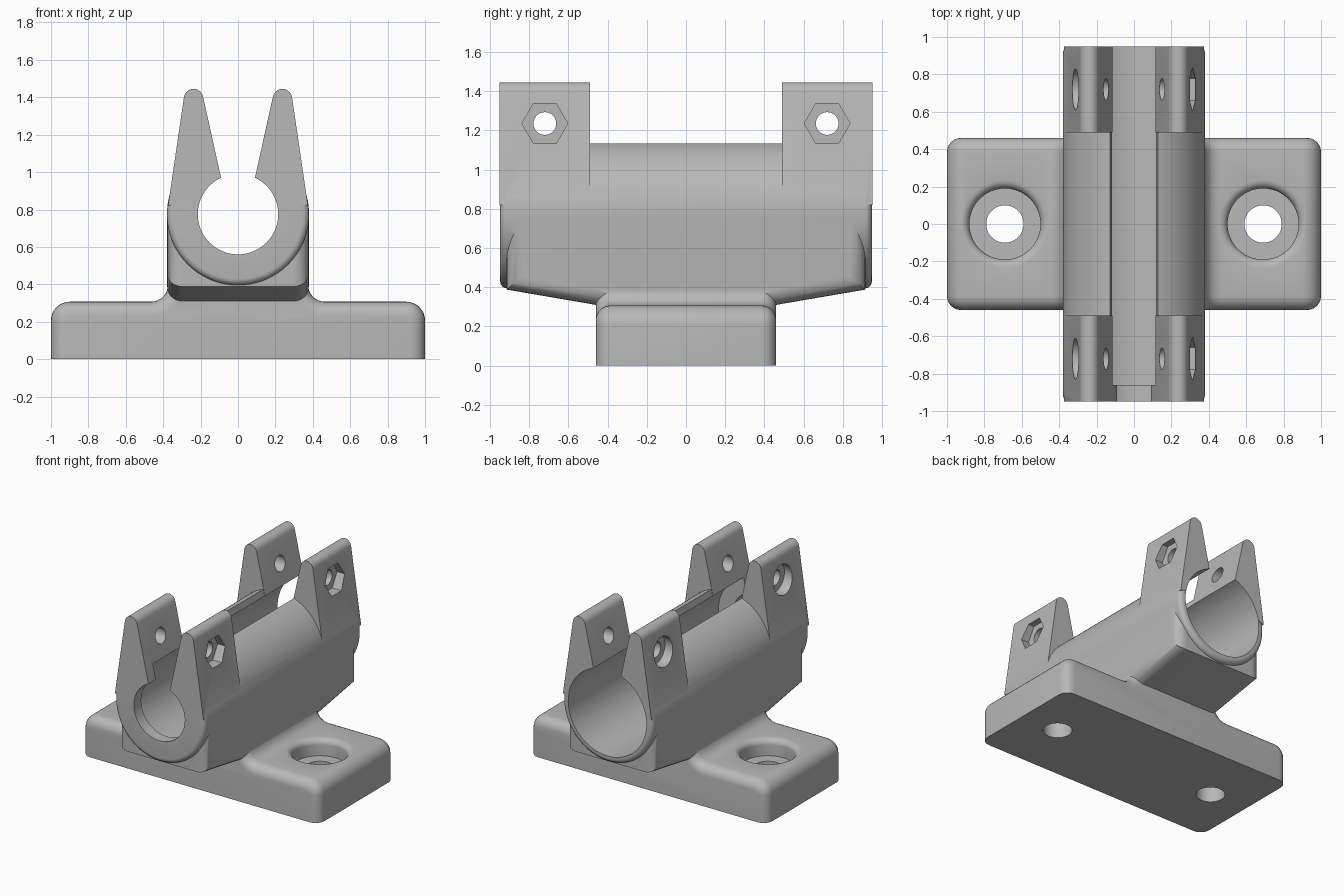
import bpy, bmesh
from math import sin, cos, radians, pi
from mathutils import Vector

cube = bpy.data.objects.get("Cube")
if cube:
    bpy.data.objects.remove(cube, do_unlink=True)

grey = bpy.data.materials.new("plain grey")
grey.use_nodes = True
grey.diffuse_color = (0.48, 0.48, 0.48, 1)
for node in grey.node_tree.nodes:
    if node.type == 'BSDF_PRINCIPLED':
        node.inputs["Base Color"].default_value = (0.48, 0.48, 0.48, 1)

BORE_Z = 0.775   # height of the bore axis
HOLE_Y, HOLE_Z = 0.72, 1.235


def arc(cx, cz, r, start, end, n):
    """Points on an arc, angles in degrees."""
    steps = [radians(start + (end - start) * i / n) for i in range(n + 1)]
    return [(cx + r * cos(a), cz + r * sin(a)) for a in steps]


def circle(cx, cz, r, n=64):
    return arc(cx, cz, r, 0, 360, n)[:-1]


def finish(bm, name):
    bmesh.ops.recalc_face_normals(bm, faces=bm.faces[:])
    mesh = bpy.data.meshes.new(name)
    bm.to_mesh(mesh)
    bm.free()
    mesh.materials.append(grey)
    obj = bpy.data.objects.new(name, mesh)
    bpy.context.collection.objects.link(obj)
    return obj


def prism(name, points, axis, lo, hi, round_by=0, skip_z=None):
    """Extrude a profile along x or y; round the end outlines except at skip_z."""
    bm = bmesh.new()

    def place(u, v, d):
        return bm.verts.new((d, u, v) if axis == 0 else (u, d, v))

    rings = [[place(u, v, d) for u, v in points] for d in (lo, hi)]
    n = len(points)
    for ring in rings:
        bm.faces.new(ring)
    for i in range(n):
        j = (i + 1) % n
        bm.faces.new((rings[0][i], rings[0][j], rings[1][j], rings[1][i]))
    bmesh.ops.recalc_face_normals(bm, faces=bm.faces[:])
    if round_by:
        edges = []
        for e in bm.edges:
            a, b = (v.co for v in e.verts)
            on_end = abs(a[axis] - b[axis]) < 1e-5
            skipped = skip_z is not None and max(abs(a.z - skip_z), abs(b.z - skip_z)) < 1e-4
            if on_end and not skipped:
                edges.append(e)
        bmesh.ops.bevel(bm, geom=edges, offset=round_by, offset_type='OFFSET',
                        segments=6, profile=0.5, affect='EDGES', clamp_overlap=False)
    return finish(bm, name)


def lathe(name, profile, x):
    """Spin a (radius, height) profile about a vertical axis."""
    bm = bmesh.new()
    verts = [bm.verts.new((x + r, 0, z)) for r, z in profile]
    edges = [bm.edges.new(pair) for pair in zip(verts, verts[1:])]
    bmesh.ops.spin(bm, geom=verts + edges, cent=(x, 0, 0), axis=(0, 0, 1),
                   angle=2 * pi, steps=48)
    bmesh.ops.remove_doubles(bm, verts=bm.verts[:], dist=1e-5)
    return finish(bm, name)


def combine(target, other, operation):
    mod = target.modifiers.new("combine", 'BOOLEAN')
    mod.operation = operation
    mod.solver = 'EXACT'
    mod.object = other
    bpy.context.view_layer.objects.active = target
    bpy.ops.object.modifier_apply(modifier=mod.name)
    bpy.data.objects.remove(other, do_unlink=True)


def mirrored(points):
    return [(-x, z) for x, z in reversed(points)]


# Foot plate with fillets sweeping up into the body
half = ([(1, 0)] + arc(0.9, 0.207, 0.1, 0, 90, 8)
        + arc(0.465, 0.397, 0.09, 270, 180, 8) + [(0.375, 0.6)])
body = prism("bracket", half + mirrored(half), 1, -0.46, 0.46, 0.075, skip_z=0)

# Saddle block with sloping underside
side = [(0.46, 0.31), (0.915, 0.388), (0.915, BORE_Z)]
saddle = prism("saddle", side + mirrored(side), 0, -0.379, 0.379, 0.08, skip_z=BORE_Z)

# Split sleeve: the gap is cut before the ears are joined on
sleeve = prism("sleeve", circle(0, BORE_Z, 0.38, 96), 1, -0.948, 0.948, 0.035)
gap = [(0.056, 0.8), (0.176, 1.35)]
combine(sleeve, prism("gap", gap + mirrored(gap), 1, -1.2, 1.2), 'DIFFERENCE')

combine(body, saddle, 'UNION')
combine(body, sleeve, 'UNION')

# Four tapered clamp ears
ear = ([(0.08, 0.9), (0.374, 0.82)] + arc(0.2375, 1.393, 0.052, 8, 168, 10)
       + [(0.09, 0.967)])
for profile in (ear, mirrored(ear)):
    for lo, hi in ((-0.95, -0.49), (0.49, 0.95)):
        combine(body, prism("ear", profile, 1, lo, hi), 'UNION')

# Main bore, with a smaller opening through the front lip
combine(body, prism("bore", circle(0, BORE_Z, 0.33, 96), 1, -0.86, 1.2), 'DIFFERENCE')
combine(body, prism("front_bore", circle(0, BORE_Z, 0.215), 1, -1.2, -0.8), 'DIFFERENCE')

# Clamp screw holes: hexagonal nut pockets at +x, round head recesses at -x
for y in (-HOLE_Y, HOLE_Y):
    for name, points, lo, hi in (
            ("screw_hole", circle(y, HOLE_Z, 0.058, 32), -0.6, 0.6),
            ("nut_pocket", circle(y, HOLE_Z, 0.117, 6), 0.25, 0.6),
            ("head_recess", circle(y, HOLE_Z, 0.11, 40), -0.6, -0.25)):
        combine(body, prism(name, points, 0, lo, hi), 'DIFFERENCE')

# Counterbored mounting holes with a rounded lip
lip = arc(0.235, 0.262, 0.045, 180, 90, 6)
bolt = [(0, -0.1), (0.1, -0.1), (0.1, 0.18), (0.19, 0.18)] + lip + [(0.235, 0.5), (0, 0.5)]
for x in (-0.69, 0.69):
    combine(body, lathe("mounting_hole", bolt, x), 'DIFFERENCE')

# Smooth the rounded surfaces, keep the hard edges
bpy.ops.object.select_all(action='DESELECT')
body.select_set(True)
bpy.context.view_layer.objects.active = body
bpy.ops.object.shade_smooth_by_angle(angle=radians(30))
